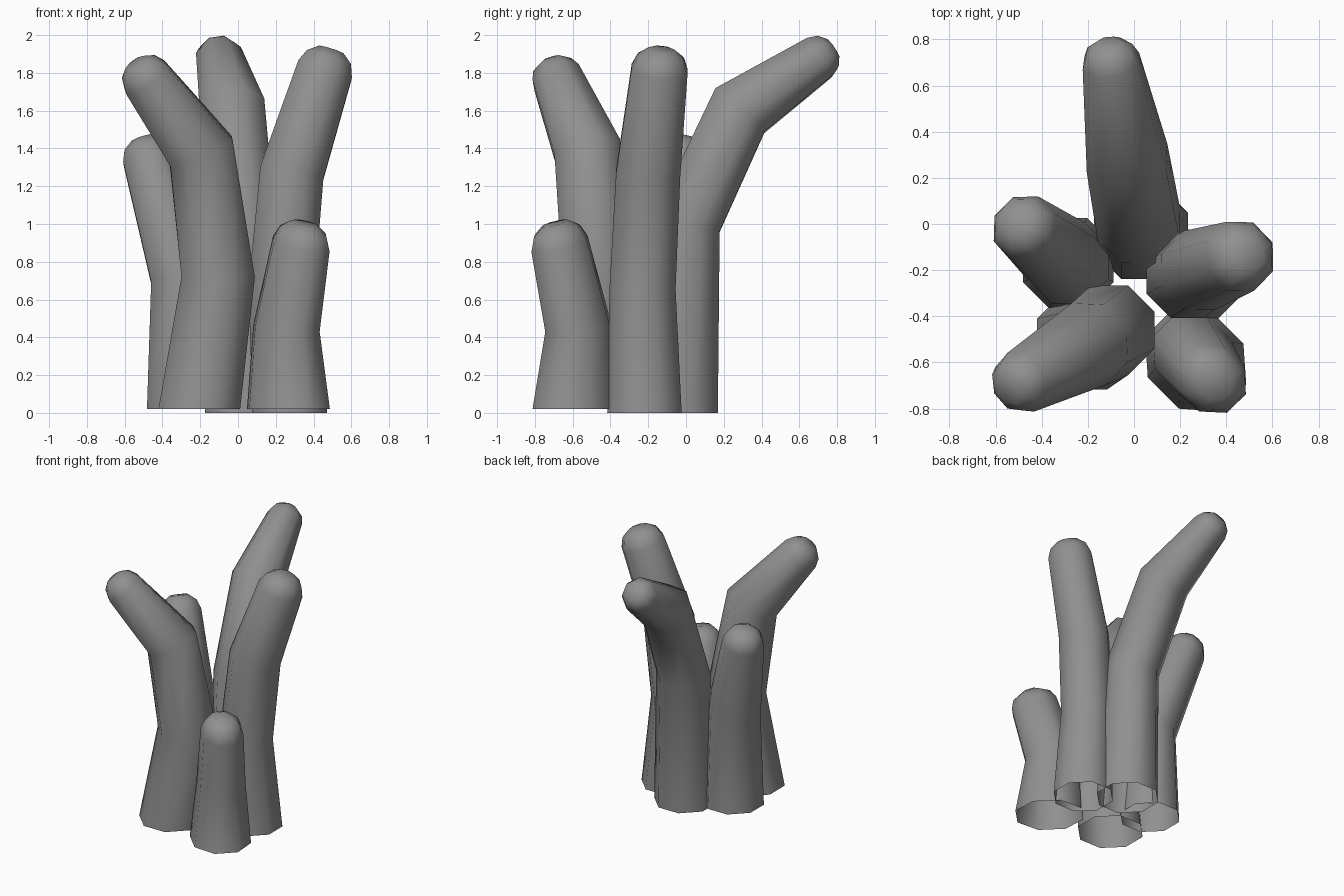
import bpy, bmesh, math
from mathutils import Vector

if "Cube" in bpy.data.objects:
    bpy.data.objects.remove(bpy.data.objects["Cube"])

SIDES = 8
UP = Vector((0, 0, 1))
DIAGONAL = Vector((-1, 1, 0)).normalized()

grey = bpy.data.materials.new("dark_grey")
grey.diffuse_color = (0.28, 0.28, 0.28, 1)
grey.use_nodes = True
grey.node_tree.nodes["Principled BSDF"].inputs["Base Color"].default_value = grey.diffuse_color


def tube(name, path, stretch=0.0):
    """Open-bottomed tapering tube with a rounded tip; path = (x, y, z, radius).
    stretch widens the section along one diagonal and narrows it along the other."""
    pts = [Vector(p[:3]) for p in path]
    rad = [p[3] * 1.04 for p in path]
    dirs = [(b - a).normalized() for a, b in zip(pts, pts[1:])]
    # flat base ring, mitred joints, square last ring
    tangents = [UP] + [(a + b).normalized() for a, b in zip(dirs, dirs[1:])] + [dirs[-1]]
    rings = list(zip(pts, rad, tangents))
    # rounded tip
    end, r, d = rings[-1]
    rings += [(end + d * r * 0.42, r * 0.82, d), (end + d * r * 0.7, r * 0.45, d)]

    bm = bmesh.new()
    loops = []
    for c, r, t in rings:
        q = UP.rotation_difference(t)
        loop = []
        for i in range(SIDES):
            a = 2 * math.pi * (i + 0.5) / SIDES
            v = Vector((r * math.cos(a), r * math.sin(a), 0))
            v = v * (1 - stretch) + DIAGONAL * v.dot(DIAGONAL) * 2 * stretch
            loop.append(bm.verts.new(c + q @ v))
        loops.append(loop)
    for lo, hi in zip(loops, loops[1:]):
        for i in range(SIDES):
            j = (i + 1) % SIDES
            bm.faces.new((lo[i], lo[j], hi[j], hi[i]))
    bm.faces.new(loops[-1])
    for f in bm.faces:
        f.smooth = True
    me = bpy.data.meshes.new(name)
    bm.to_mesh(me)
    bm.free()
    me.materials.append(grey)
    bpy.context.collection.objects.link(bpy.data.objects.new(name, me))


# tall tube bending to the back
tube("back_tube", [(0.03, -0.035, 0, 0.212), (0.02, 0.005, 1.0, 0.185),
                   (-0.03, 0.285, 1.60, 0.18), (-0.10, 0.705, 1.88, 0.125)])
# tall tube leaning right
tube("right_tube", [(0.275, -0.22, 0, 0.205), (0.23, -0.23, 0.66, 0.182),
                    (0.285, -0.20, 1.27, 0.177), (0.46, -0.14, 1.815, 0.155)])
# short tube at the front right
tube("front_right_tube", [(0.267, -0.593, 0.02, 0.222), (0.257, -0.57, 0.45, 0.178),
                          (0.335, -0.67, 0.895, 0.155)], stretch=0.07)
# tall tube bending to the front left
tube("front_left_tube", [(-0.205, -0.50, 0.02, 0.225), (-0.105, -0.46, 0.72, 0.202),
                         (-0.195, -0.52, 1.385, 0.185), (-0.49, -0.685, 1.775, 0.135)])
# medium tube leaning left
tube("left_tube", [(-0.285, -0.17, 0.02, 0.205), (-0.285, -0.17, 0.71, 0.183),
                   (-0.475, -0.015, 1.355, 0.142)])
